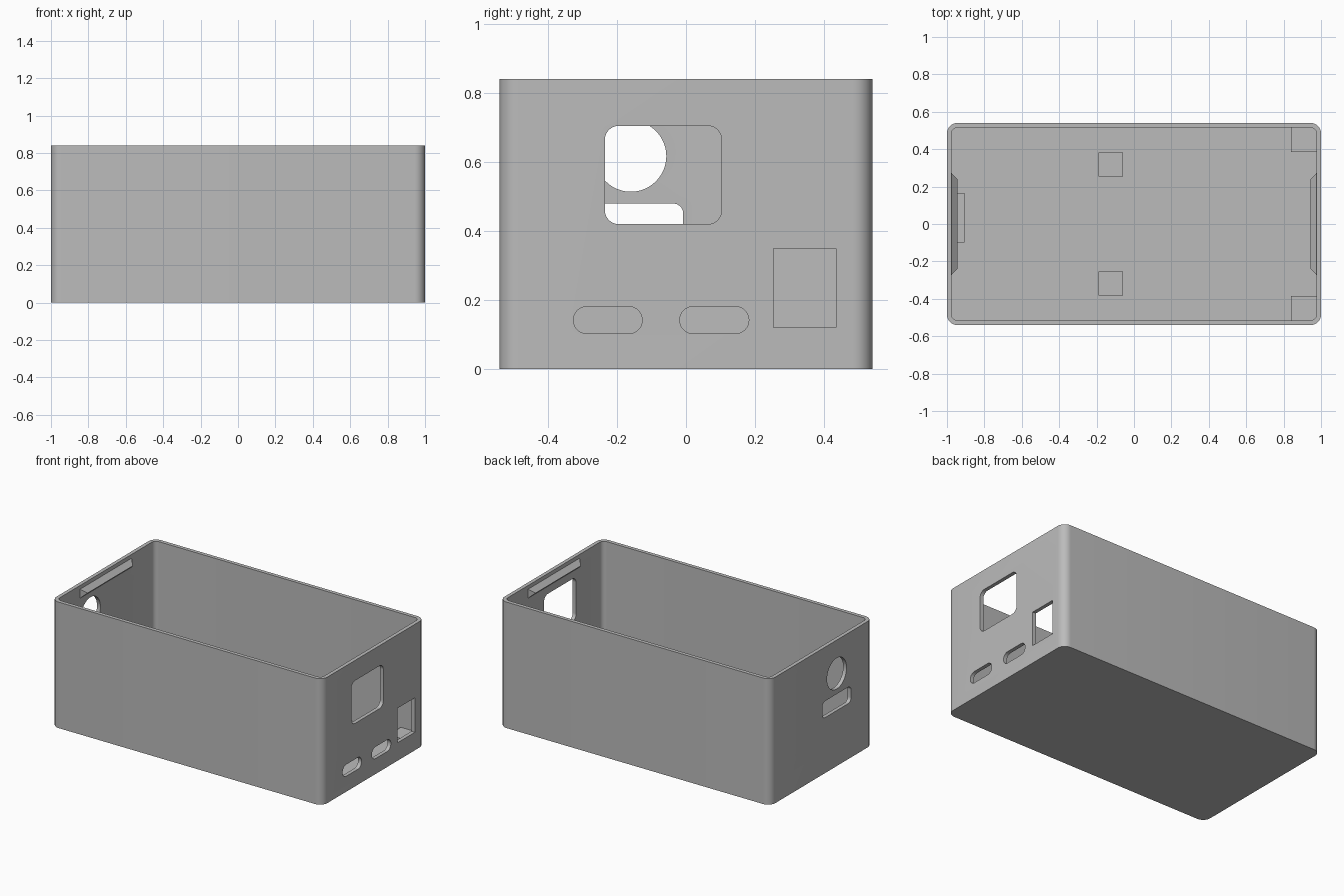
import bpy, bmesh, math
from mathutils import Vector

if "Cube" in bpy.data.objects:
    bpy.data.objects.remove(bpy.data.objects["Cube"])

grey = bpy.data.materials.new("grey plastic")
grey.diffuse_color = (0.5, 0.5, 0.5, 1)
grey.use_nodes = True
grey.node_tree.nodes["Principled BSDF"].inputs["Base Color"].default_value = grey.diffuse_color

L, W, H, T = 2.0, 1.08, 0.84, 0.025   # outer size and wall thickness


def rounded_rect(a0, a1, b0, b1, r, n=10):
    """Counter-clockwise outline of a rectangle with rounded corners."""
    pts = []
    corners = [(a1 - r, b1 - r), (a0 + r, b1 - r), (a0 + r, b0 + r), (a1 - r, b0 + r)]
    for k, (ca, cb) in enumerate(corners):
        for i in range(n + 1):
            t = math.pi / 2 * (k + i / n)
            pts.append((ca + r * math.cos(t), cb + r * math.sin(t)))
    return pts


def prism(name, outline, lo, hi, axis="z"):
    """Extrude an outline along z (outline in x, y) or along x (outline in y, z)."""
    bm = bmesh.new()
    place = (lambda a, b: (a, b, lo)) if axis == "z" else (lambda a, b: (lo, a, b))
    face = bm.faces.new([bm.verts.new(place(a, b)) for a, b in outline])
    ext = bmesh.ops.extrude_face_region(bm, geom=[face])
    move = Vector((0, 0, hi - lo)) if axis == "z" else Vector((hi - lo, 0, 0))
    bmesh.ops.translate(bm, vec=move, verts=[g for g in ext["geom"] if isinstance(g, bmesh.types.BMVert)])
    return finish(name, bm)


def finish(name, bm):
    bmesh.ops.recalc_face_normals(bm, faces=bm.faces)
    me = bpy.data.meshes.new(name)
    bm.to_mesh(me)
    bm.free()
    me.materials.append(grey)
    ob = bpy.data.objects.new(name, me)
    bpy.context.collection.objects.link(ob)
    return ob


def block(name, x0, x1, y0, y1, z0, z1):
    return prism(name, [(x0, y0), (x1, y0), (x1, y1), (x0, y1)], z0, z1)


def cut(target, cutter):
    bpy.context.view_layer.objects.active = target
    mod = target.modifiers.new("cut", "BOOLEAN")
    mod.operation, mod.solver, mod.object = "DIFFERENCE", "EXACT", cutter
    bpy.ops.object.modifier_apply(modifier=mod.name)
    bpy.data.objects.remove(cutter)


# Open box with rounded upright corners
box = prism("box_shell", rounded_rect(-L/2, L/2, -W/2, W/2, 0.055), 0, H)
cut(box, prism("cavity", rounded_rect(-L/2 + T, L/2 - T, -W/2 + T, W/2 - T, 0.03), T, H + 0.1))

# Right wall: window, two port slots, square socket
right_holes = [
    rounded_rect(-0.235, 0.103, 0.42, 0.705, 0.04),
    rounded_rect(-0.326, -0.127, 0.103, 0.181, 0.0385),
    rounded_rect(-0.018, 0.182, 0.103, 0.181, 0.0385),
    [(0.253, 0.12), (0.435, 0.12), (0.435, 0.35), (0.253, 0.35)],
]
for outline in right_holes:
    cut(box, prism("right_cutter", outline, 0.94, 1.06, "x"))

# Left wall: round hole and a slot below it
circle = [(-0.16 + 0.103 * math.cos(math.tau * i / 48),
           0.617 + 0.103 * math.sin(math.tau * i / 48)) for i in range(48)]
for outline in (circle, rounded_rect(-0.31, -0.008, 0.37, 0.48, 0.03)):
    cut(box, prism("left_cutter", outline, -1.06, -0.94, "x"))

bpy.ops.object.select_all(action="DESELECT")
box.select_set(True)
bpy.context.view_layer.objects.active = box
bpy.ops.object.shade_smooth_by_angle(angle=math.radians(30))

# Floor supports: two in the middle, two in the right corners, one at the left wall
for side, tag in ((1, "back"), (-1, "front")):
    for part, x0, x1, ya, yb in (("middle", -0.19, -0.06, 0.253, 0.383),
                                 ("corner", 0.84, L/2 - T, 0.385, W/2 - T)):
        y0, y1 = sorted((side * ya, side * yb))
        block(f"{tag}_{part}_support", x0, x1, y0, y1, T, 0.08)
block("left_support", -L/2 + T, -0.905, -0.1, 0.165, T, 0.08)

# Snap ridges near the rim of both end walls, with bevelled ends
for side, tag in ((1, "right"), (-1, "left")):
    bm = bmesh.new()
    xw, xi = side * (L/2 - T), side * (L/2 - T - 0.032)
    ends = []
    for s in (-1, 1):
        ends.append([bm.verts.new(p) for p in ((xw, s * 0.272, 0.815),
                                               (xi, s * 0.238, 0.785),
                                               (xw, s * 0.272, 0.755))])
    a, b = ends
    bm.faces.new(a)
    bm.faces.new(b)
    for i in range(3):
        j = (i + 1) % 3
        bm.faces.new((a[i], a[j], b[j], b[i]))
    finish(f"{tag}_snap_ridge", bm)
